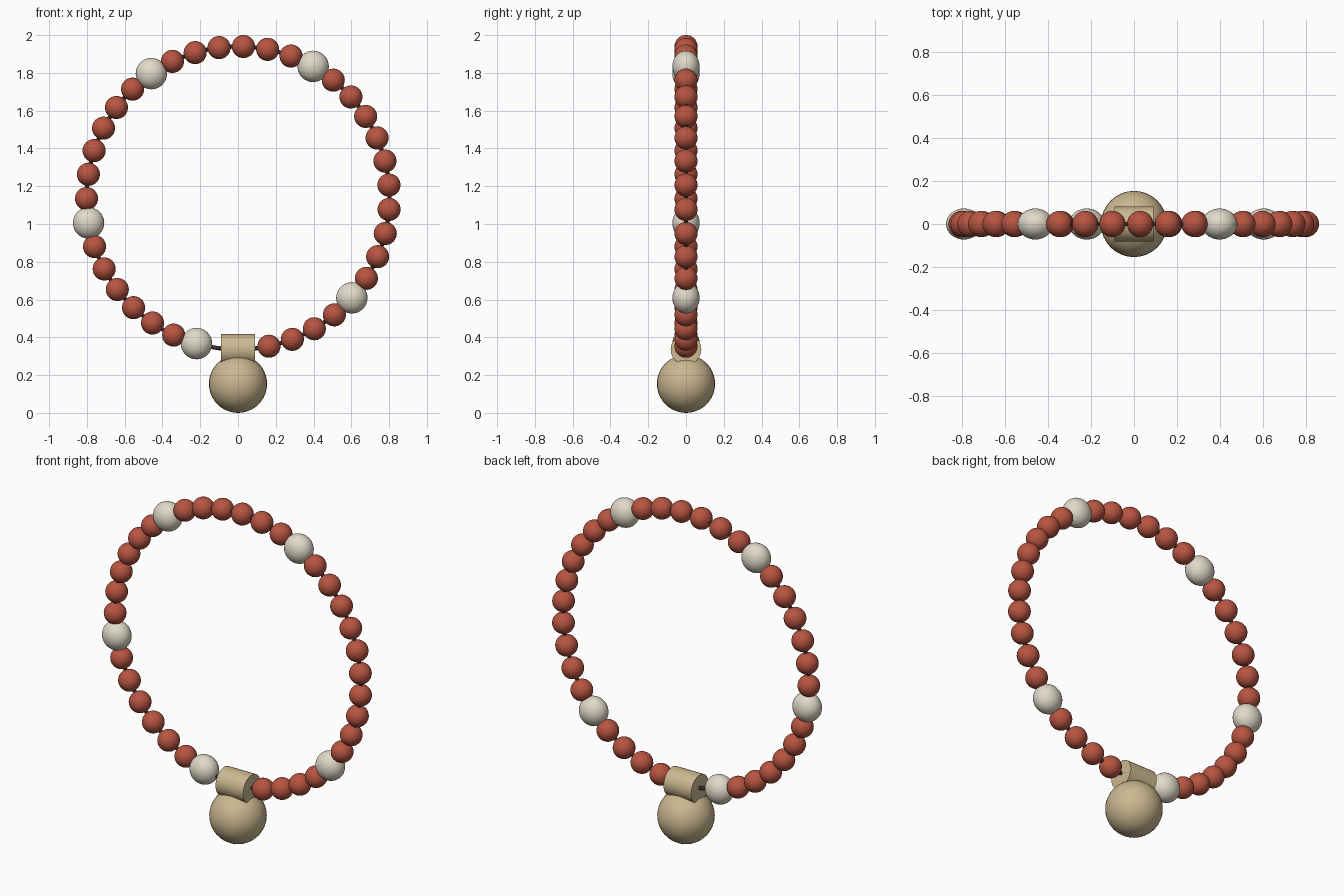
import bpy
from math import sin, cos, pi, radians

if "Cube" in bpy.data.objects:
    bpy.data.objects.remove(bpy.data.objects["Cube"])

RING_R, RING_Z = 0.802, 1.138
STEP = 2 * pi / 39
START = radians(11.8)
WHITE_SLOTS = {4, 15, 22, 29, 36}


def material(name, color):
    m = bpy.data.materials.new(name)
    m.diffuse_color = (*color, 1)
    m.use_nodes = True
    m.node_tree.nodes["Principled BSDF"].inputs["Base Color"].default_value = m.diffuse_color
    return m


red = material("red_bead", (0.48, 0.09, 0.053))
ivory = material("ivory_bead", (0.75, 0.70, 0.58))
tan = material("tan_wood", (0.60, 0.48, 0.28))
dark = material("dark_cord", (0.04, 0.03, 0.025))


def finish(name, mat, scale=(1, 1, 1)):
    ob = bpy.context.object
    ob.name = name
    ob.scale = scale
    ob.data.materials.append(mat)
    bpy.ops.object.shade_smooth_by_angle(angle=radians(40))
    return ob


def ball(name, loc, radius, mat, scale=(1, 1, 1)):
    bpy.ops.mesh.primitive_uv_sphere_add(segments=32, ring_count=20, radius=radius, location=loc)
    return finish(name, mat, scale)


# Cord running through all the beads
bpy.ops.mesh.primitive_torus_add(major_radius=RING_R, minor_radius=0.011, major_segments=96,
                                 minor_segments=10, location=(0, 0, RING_Z), rotation=(pi / 2, 0, 0))
finish("cord", dark)

# Beads, counted counter-clockwise from the right of the barrel
for i in range(37):
    a = START + i * STEP
    loc = (RING_R * sin(a), 0, RING_Z - RING_R * cos(a))
    if i in WHITE_SLOTS:
        ball(f"ivory_bead_{i}", loc, 0.083, ivory, (1, 0.87, 1))
    else:
        ball(f"red_bead_{i}", loc, 0.061, red)

# Barrel threaded on the cord, lying along x
bpy.ops.mesh.primitive_cylinder_add(vertices=40, radius=0.081, depth=0.18,
                                    location=(0, 0, 0.336), rotation=(0, pi / 2, 0))
finish("barrel", tan)

# Large hanging ball
ball("pendant_ball", (0, 0, 0.154), 0.154, tan)
